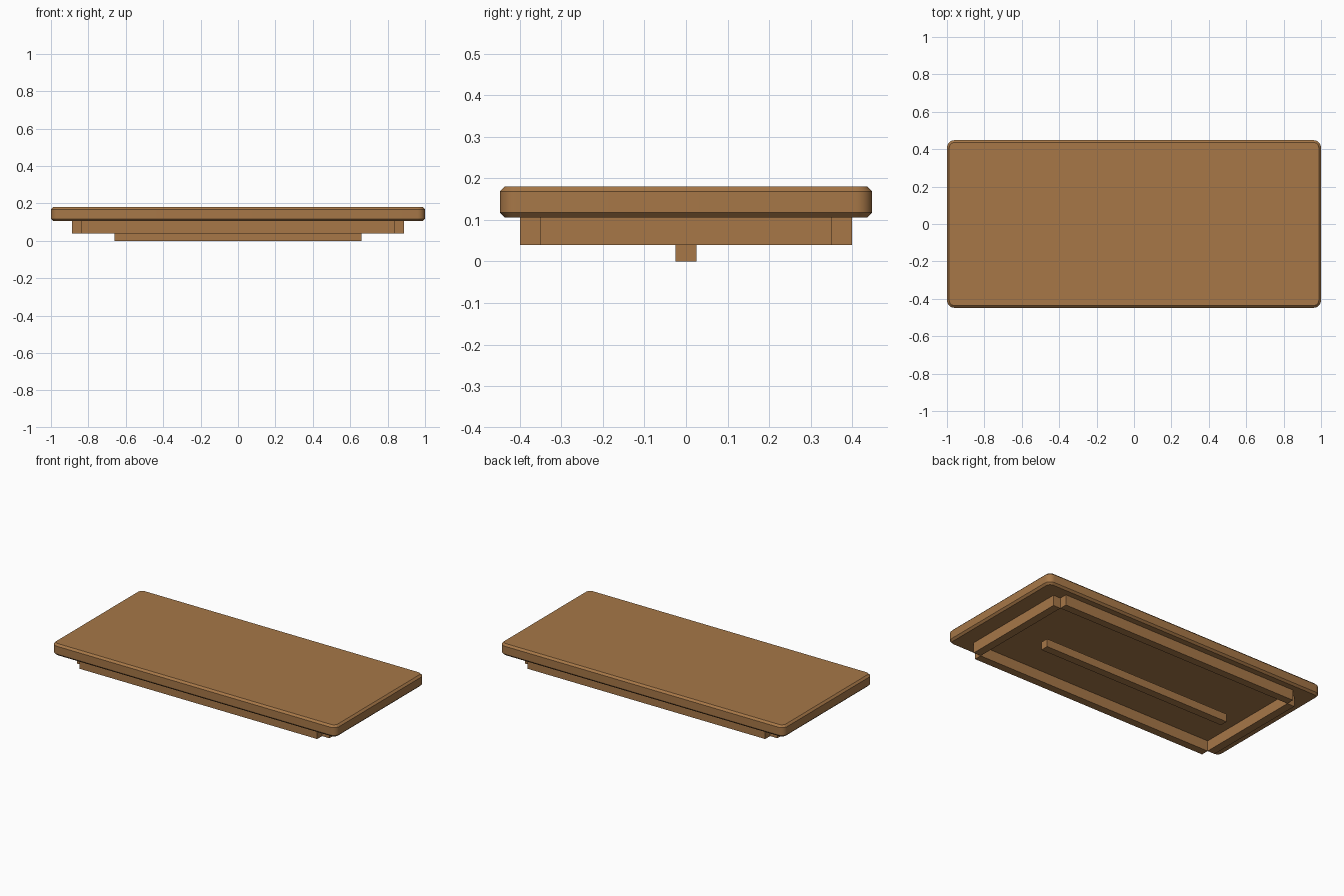
import bpy, bmesh, math

if "Cube" in bpy.data.objects:
    bpy.data.objects.remove(bpy.data.objects["Cube"])

wood = bpy.data.materials.new("warm brown wood")
wood.diffuse_color = (0.385, 0.186, 0.064, 1)
wood.use_nodes = True
wood.node_tree.nodes["Principled BSDF"].inputs["Base Color"].default_value = wood.diffuse_color


def finish(bm, name):
    bmesh.ops.recalc_face_normals(bm, faces=bm.faces)
    me = bpy.data.meshes.new(name)
    bm.to_mesh(me)
    bm.free()
    me.materials.append(wood)
    ob = bpy.data.objects.new(name, me)
    bpy.context.collection.objects.link(ob)
    return ob


def box_bm(x0, x1, y0, y1, z0, z1):
    bm = bmesh.new()
    bmesh.ops.create_cube(bm, size=1)
    for v in bm.verts:
        v.co.x = x1 if v.co.x > 0 else x0
        v.co.y = y1 if v.co.y > 0 else y0
        v.co.z = z1 if v.co.z > 0 else z0
    return bm


# Table top: rounded corners in plan, chamfered along upper and lower rims
W, D, R, C, Z0, Z1 = 1.0, 0.448, 0.04, 0.012, 0.106, 0.18
SEG = 8


def outline(inset):
    r = R - inset
    pts = []
    for k, (sx, sy) in enumerate([(1, 1), (-1, 1), (-1, -1), (1, -1)]):
        for i in range(SEG + 1):
            a = math.pi / 2 * (k + i / SEG)
            pts.append((sx * (W - R) + r * math.cos(a), sy * (D - R) + r * math.sin(a)))
    return pts


bm = bmesh.new()
rings = [[bm.verts.new((x, y, z)) for x, y in outline(inset)]
         for inset, z in ((C, Z0), (0, Z0 + C), (0, Z1 - C), (C, Z1))]
for a, b in zip(rings, rings[1:]):
    n = len(a)
    for i in range(n):
        j = (i + 1) % n
        bm.faces.new((a[i], a[j], b[j], b[i]))
bm.faces.new(rings[0][::-1])
bm.faces.new(rings[-1])
top = finish(bm, "table_top")
bpy.context.view_layer.objects.active = top
top.select_set(True)
bpy.ops.object.shade_smooth_by_angle(angle=math.radians(30))

# Apron rails, meeting at notched corners
XI, XO, YI, YO = 0.836, 0.887, 0.35, 0.399
for s, name in ((-1, "front_rail"), (1, "back_rail")):
    y0, y1 = sorted((s * YI, s * YO))
    finish(box_bm(-XI, XI, y0, y1, 0.04, Z0), name)
for s, name in ((-1, "left_rail"), (1, "right_rail")):
    x0, x1 = sorted((s * XI, s * XO))
    finish(box_bm(x0, x1, -YI, YI, 0.04, Z0), name)

# Low stretcher bar along the middle
finish(box_bm(-0.661, 0.661, -0.025, 0.025, 0, 0.05), "stretcher")
